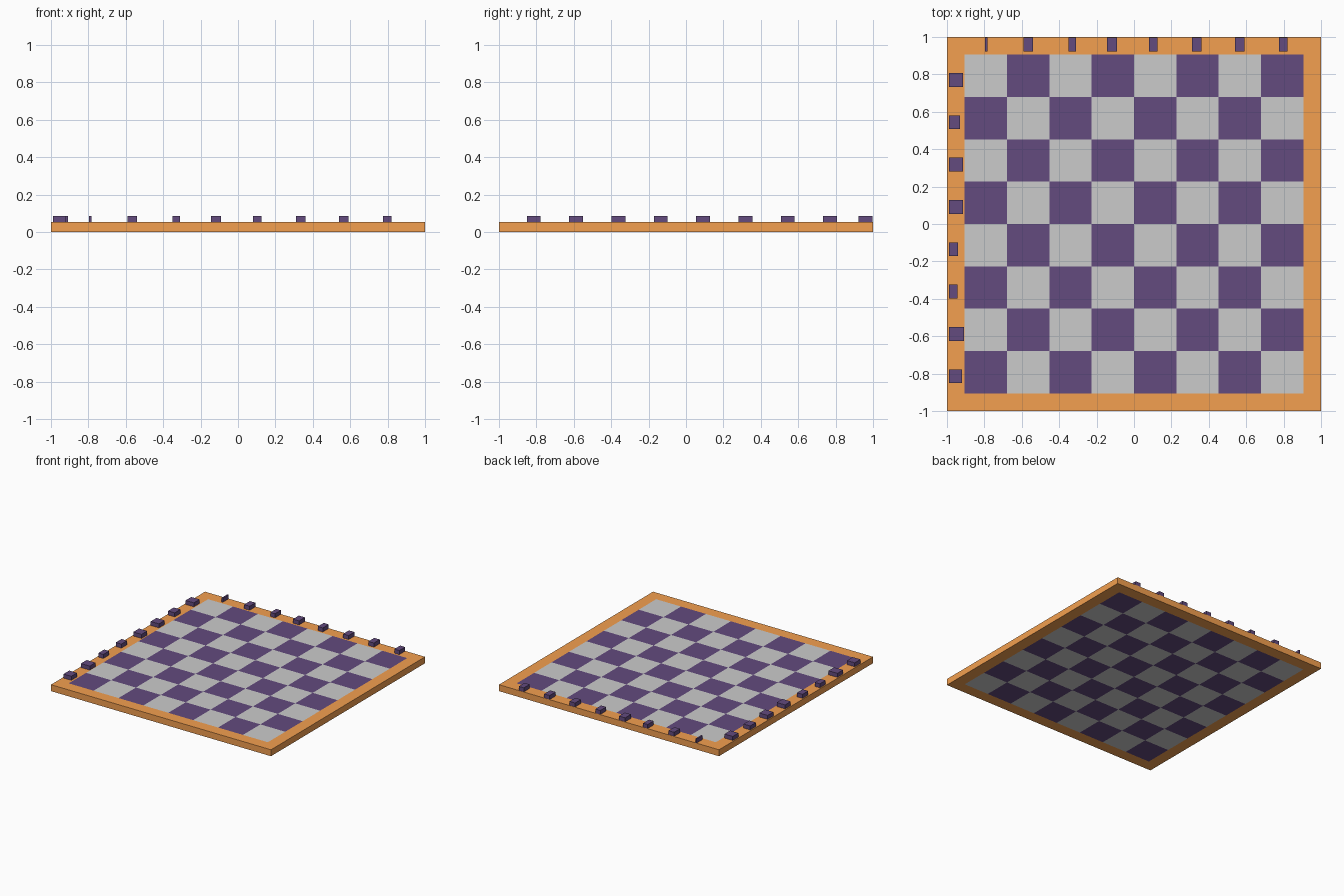
import bpy, bmesh
from mathutils import Matrix, Vector

if "Cube" in bpy.data.objects:
    bpy.data.objects.remove(bpy.data.objects["Cube"])

INNER = 0.905          # half width of the playing field
THICK = 0.053          # board thickness
CELL = 2 * INNER / 8


def material(name, rgb):
    m = bpy.data.materials.new(name)
    m.diffuse_color = (*rgb, 1)
    m.use_nodes = True
    m.node_tree.nodes["Principled BSDF"].inputs["Base Color"].default_value = m.diffuse_color
    return m


def finish(name, bm, mat=None):
    bmesh.ops.recalc_face_normals(bm, faces=bm.faces)
    me = bpy.data.meshes.new(name)
    bm.to_mesh(me)
    bm.free()
    ob = bpy.data.objects.new(name, me)
    bpy.context.collection.objects.link(ob)
    if mat:
        me.materials.append(mat)
    return ob


def box(bm, x0, x1, y0, y1, z0, z1):
    center = Vector((x0 + x1, y0 + y1, z0 + z1)) / 2
    size = (x1 - x0, y1 - y0, z1 - z0, 1)
    bmesh.ops.create_cube(bm, size=1, matrix=Matrix.Translation(center) @ Matrix.Diagonal(size))


orange = material("orange", (0.9, 0.35, 0.08))
dark = material("dark_violet", (0.125, 0.07, 0.21))

# Mitred border frame: rectangular section swept round four corners
bm = bmesh.new()
section = [(1, 0), (1, THICK), (INNER, THICK), (INNER, 0)]
rings = [[bm.verts.new((sx * r, sy * r, z)) for r, z in section]
         for sx, sy in ((1, 1), (-1, 1), (-1, -1), (1, -1))]
for i in range(4):
    a, b = rings[i], rings[(i + 1) % 4]
    for j in range(4):
        k = (j + 1) % 4
        bm.faces.new((a[j], a[k], b[k], b[j]))
finish("border_frame", bm, orange)

# Alternating squares, through the full thickness; top-left one is light
for parity, name, mat in ((0, "light_squares", None), (1, "dark_squares", dark)):
    bm = bmesh.new()
    for row in range(8):
        for col in range(8):
            if (row + col) % 2 == parity:
                x, y = -INNER + col * CELL, INNER - row * CELL
                box(bm, x, x + CELL, y - CELL, y, 0, THICK)
    finish(name, bm, mat)

# Plain raised row markers along the left border (width varies by row)
bm = bmesh.new()
for row, width in enumerate((0.075, 0.06, 0.075, 0.075, 0.05, 0.045, 0.08, 0.07)):
    y = 0.77 - row * CELL
    box(bm, -0.99, -0.99 + width, y - 0.037, y + 0.037, THICK - 0.003, 0.086)
finish("row_markers", bm, dark)

# Plain raised column markers along the back border
bm = bmesh.new()
for x, width in ((-0.79, 0.012), (-0.565, 0.05), (-0.33, 0.042), (-0.118, 0.055),
                 (0.103, 0.045), (0.335, 0.05), (0.565, 0.05), (0.798, 0.046)):
    box(bm, x - width / 2, x + width / 2, 0.922, 0.998, THICK - 0.003, 0.086)
finish("column_markers", bm, dark)
